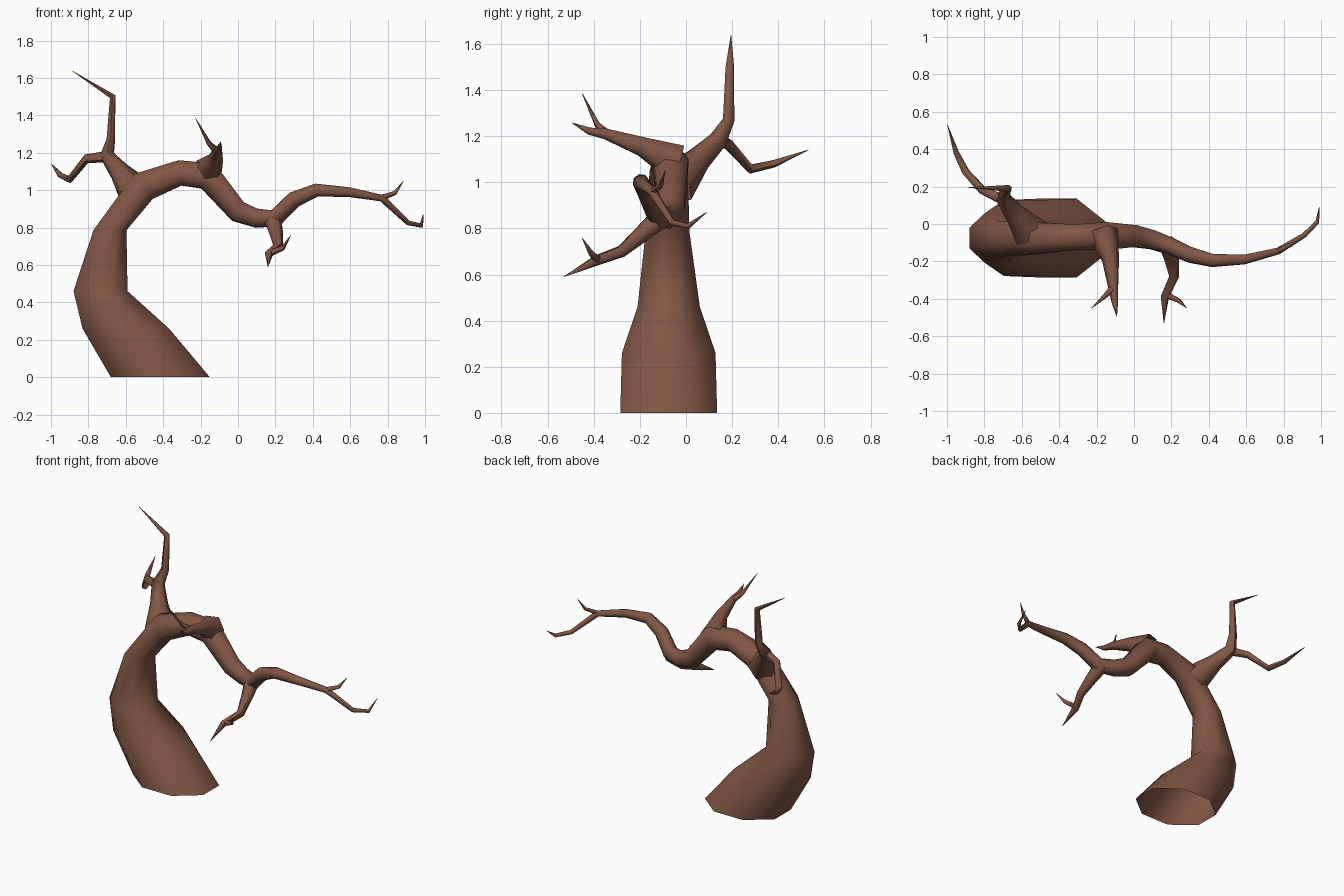
import bpy, bmesh, math
from mathutils import Vector

old = bpy.data.objects.get("Cube")
if old:
    bpy.data.objects.remove(old)

bark = bpy.data.materials.new("brown bark")
bark.use_nodes = True
colour = (0.22, 0.095, 0.06, 1)
bark.diffuse_color = colour
bark.node_tree.nodes["Principled BSDF"].inputs["Base Color"].default_value = colour
bark.node_tree.nodes["Principled BSDF"].inputs["Roughness"].default_value = 0.9


def limb(name, rows, sides=6, level_rows=0, stretch=()):
    """Loft rings of (x, y, z, radius) along a path; the first level_rows rings lie flat."""
    pts = [Vector(r[:3]) for r in rows]
    bm = bmesh.new()
    rings, u = [], None
    for i, p in enumerate(pts):
        a = (p - pts[i - 1]).normalized() if i else Vector()
        b = (pts[i + 1] - p).normalized() if i < len(pts) - 1 else Vector()
        t = Vector((0, 0, 1)) if i < level_rows else (a + b).normalized()
        if u is None:
            u = Vector((0, 1, 0)) if abs(t.y) < 0.6 else Vector((0, 0, 1))
        u = (u - t * u.dot(t)).normalized()
        v = t.cross(u)
        wide = stretch[i] if i < len(stretch) else 1
        r = rows[i][3] / math.cos(math.pi / sides)
        ring = []
        for k in range(sides):
            ang = 2 * math.pi * (k + 0.5) / sides
            ring.append(bm.verts.new(p + u * r * math.cos(ang) + v * r * wide * math.sin(ang)))
        rings.append(ring)
    for lo, hi in zip(rings, rings[1:]):
        for k in range(sides):
            n = (k + 1) % sides
            bm.faces.new((lo[k], lo[n], hi[n], hi[k]))
    bm.faces.new(rings[-1])
    mesh = bpy.data.meshes.new(name)
    bm.to_mesh(mesh)
    bm.free()
    mesh.materials.append(bark)
    obj = bpy.data.objects.new(name, mesh)
    bpy.context.collection.objects.link(obj)
    bpy.ops.object.select_all(action="DESELECT")
    obj.select_set(True)
    bpy.context.view_layer.objects.active = obj
    bpy.ops.object.shade_smooth_by_angle(angle=math.radians(60))
    return obj


# Leaning trunk, open underneath, arching over into the long branch
limb("trunk", [
    (-.415, -.075, 0, .21), (-.60, -.075, .26, .203), (-.735, -.075, .46, .135),
    (-.685, -.08, .785, .095), (-.505, -.075, 1.02, .083), (-.31, -.07, 1.092, .068),
    (-.16, -.065, 1.075, .075), (0, -.065, .885, .058), (.1, -.085, .85, .05),
    (.2, -.12, .85, .045), (.3, -.165, .95, .041), (.42, -.195, 1.0, .034),
    (.59, -.19, .99, .025), (.77, -.145, .957, .018), (.91, -.06, .825, .013),
    (.98, .01, .81, .011), (.99, .09, .87, .001)],
    sides=8, level_rows=4, stretch=(1.26, 1.14, 1.07, .93))
limb("end_twig", [(.76, -.15, .957, .014), (.84, -.11, .985, .01), (.885, -.09, 1.05, .001)])

# Tall back branch and its side branch
limb("tall_branch", [
    (-.55, -.05, .99, .085), (-.635, .055, 1.1, .048), (-.70, .14, 1.185, .035),
    (-.68, .185, 1.27, .022), (-.67, .19, 1.5, .016), (-.885, .195, 1.637, .001)])
limb("back_branch", [
    (-.68, .12, 1.18, .028), (-.81, .18, 1.168, .021), (-.9, .28, 1.057, .018),
    (-.95, .38, 1.08, .014), (-.997, .53, 1.14, .001)])

# Forked branch reaching forward from the arch
limb("front_branch", [
    (-.17, -.05, 1.09, .075), (-.125, -.19, 1.155, .04), (-.11, -.35, 1.21, .022),
    (-.102, -.42, 1.222, .015), (-.092, -.495, 1.258, .001)])
limb("front_twig", [(-.11, -.34, 1.205, .018), (-.155, -.385, 1.25, .011), (-.227, -.45, 1.385, .001)])

# Forked branch drooping from the low bend
limb("low_branch", [
    (.18, -.10, .855, .045), (.2, -.18, .785, .035), (.215, -.28, .70, .024),
    (.165, -.39, .66, .02), (.16, -.53, .59, .001)])
limb("low_twig", [(.175, -.38, .665, .016), (.24, -.41, .69, .011), (.282, -.45, .758, .001)])
